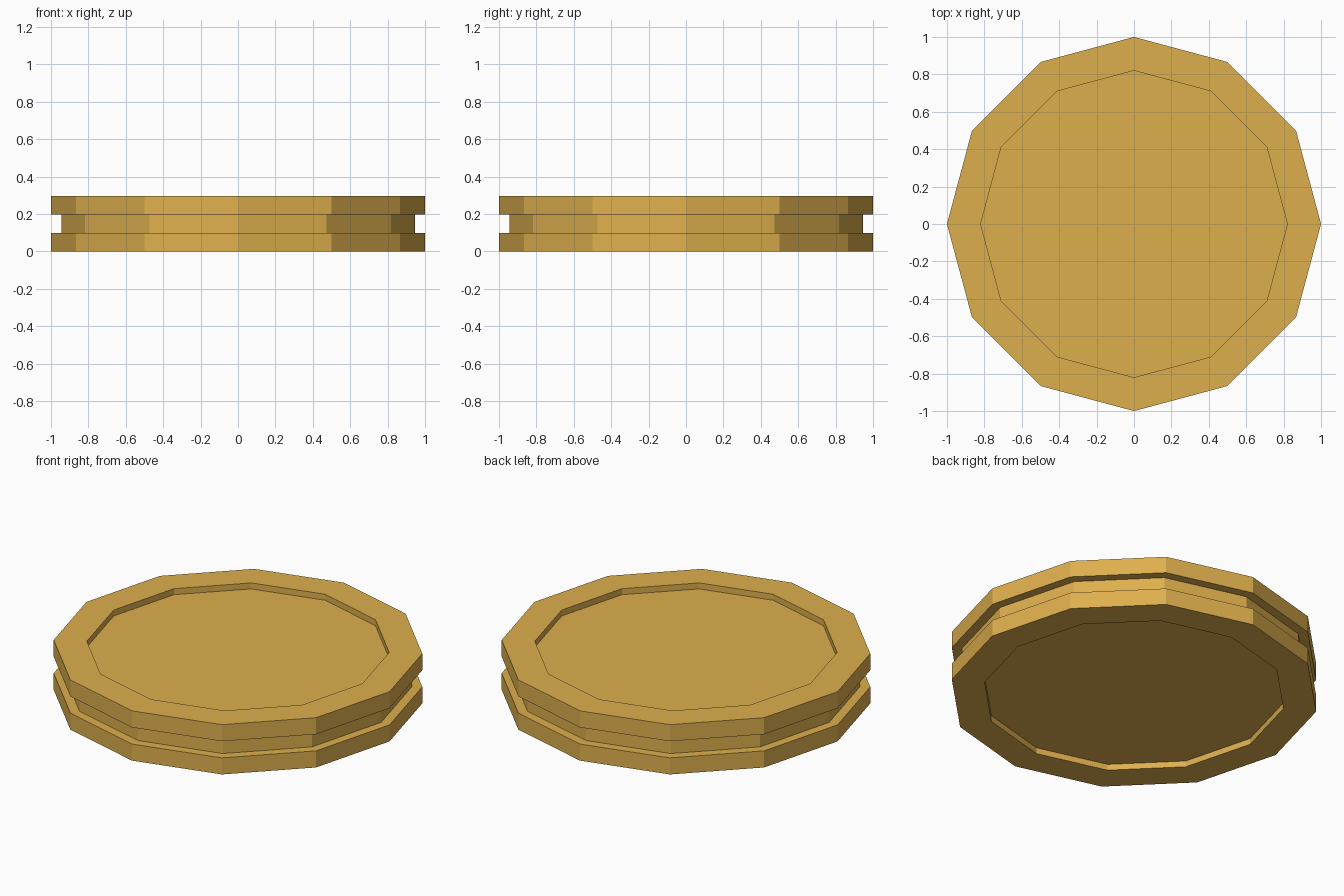
import bpy, bmesh, math

if "Cube" in bpy.data.objects:
    bpy.data.objects.remove(bpy.data.objects["Cube"])

SIDES = 12
gold = bpy.data.materials.new("warm gold")
gold.diffuse_color = (0.73, 0.43, 0.075, 1)
gold.use_nodes = True
gold.node_tree.nodes["Principled BSDF"].inputs["Base Color"].default_value = gold.diffuse_color


def lathe(name, profile):
    """Turn an (r, z) profile, running bottom to top, into a closed 12-sided solid."""
    bm = bmesh.new()
    rings = [[bm.verts.new((r * math.cos(2 * math.pi * i / SIDES),
                            r * math.sin(2 * math.pi * i / SIDES), z))
              for i in range(SIDES)] for r, z in profile]
    for low, high in zip(rings, rings[1:]):
        for i in range(SIDES):
            j = (i + 1) % SIDES
            bm.faces.new((low[i], low[j], high[j], high[i]))
    bm.faces.new(rings[0][::-1])
    bm.faces.new(rings[-1])
    bmesh.ops.recalc_face_normals(bm, faces=bm.faces)
    mesh = bpy.data.meshes.new(name)
    bm.to_mesh(mesh)
    bm.free()
    mesh.materials.append(gold)
    obj = bpy.data.objects.new(name, mesh)
    bpy.context.collection.objects.link(obj)
    return obj


# Grooved disc: recessed floor, lower rim, waist groove, upper rim, recessed top
H, LIP, DEPTH = 0.297, 0.099, 0.036
RIM, WAIST, RECESS = 1.0, 0.945, 0.82
half = [(RECESS, DEPTH), (RECESS, 0), (RIM, 0), (RIM, LIP), (WAIST, LIP)]
lathe("grooved_disc", half + [(r, H - z) for r, z in reversed(half)])
